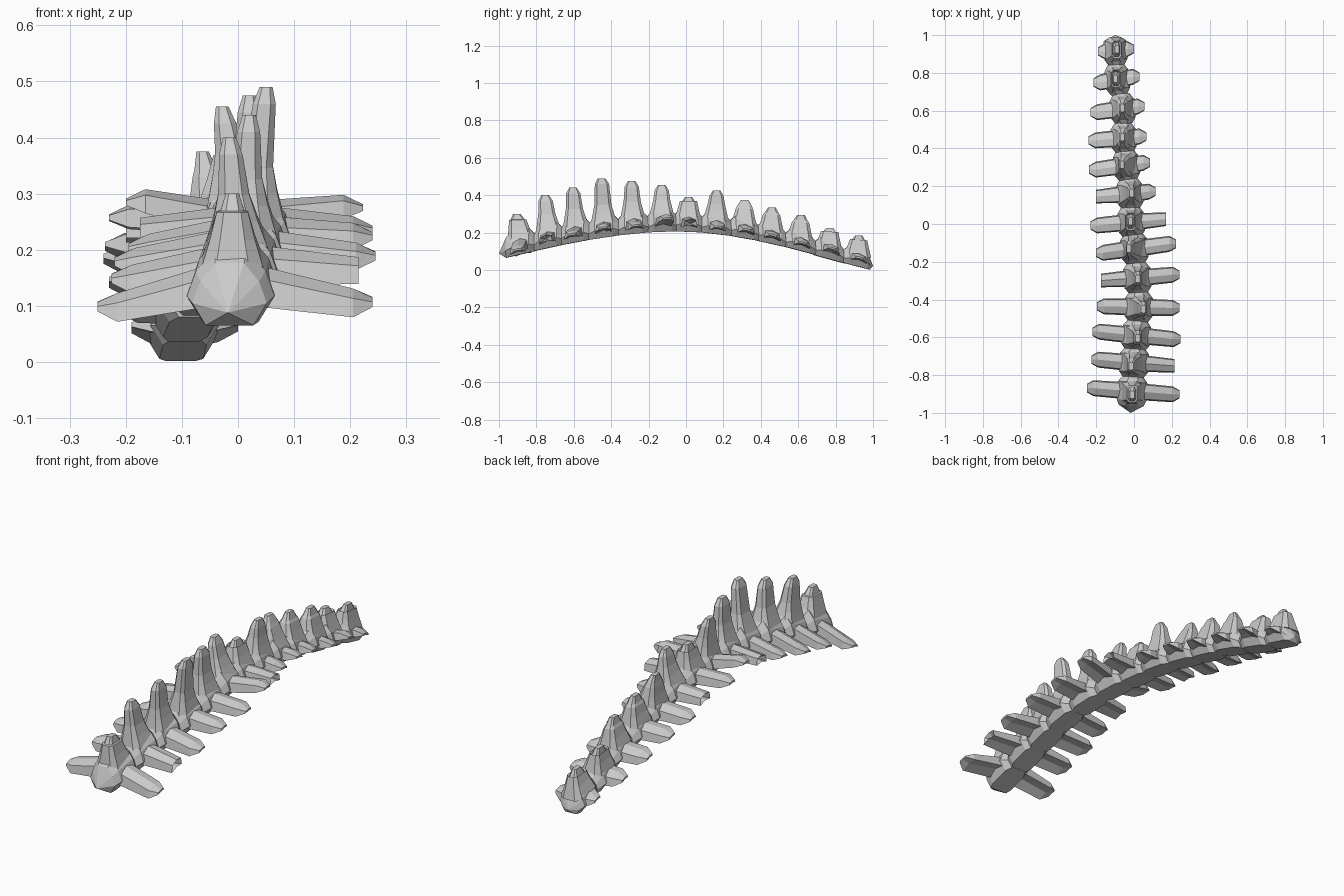
import bpy, bmesh
from mathutils import Vector

if "Cube" in bpy.data.objects:
    bpy.data.objects.remove(bpy.data.objects["Cube"])

bone = bpy.data.materials.new("bone_grey")
bone.diffuse_color = (0.6, 0.6, 0.6, 1)
bone.use_nodes = True
bone.node_tree.nodes["Principled BSDF"].inputs["Base Color"].default_value = bone.diffuse_color

# y, x, underside z | spine tip x, z | right tip x, z | left tip x, z
ROWS = [
    (-.885, -.010, .083, -.010, .30, .240, .108, -.250, .100),
    (-.735, .000, .118, -.015, .40, .215, .165, -.225, .150),
    (-.590, .012, .148, .020, .44, .245, .190, -.220, .180),
    (-.440, .025, .173, .050, .49, .240, .225, -.195, .205),
    (-.285, .018, .193, .020, .475, .240, .237, -.175, .235),
    (-.130, .002, .204, -.028, .455, .223, .275, -.200, .285),
    (.010, -.015, .204, -.018, .39, .170, .250, -.230, .257),
    (.160, -.022, .192, -.012, .425, .115, .230, -.200, .235),
    (.310, -.040, .170, -.063, .375, .085, .215, -.237, .207),
    (.455, -.055, .140, -.062, .335, .065, .185, -.240, .185),
    (.610, -.060, .103, -.062, .295, .055, .145, -.230, .143),
    (.765, -.088, .058, -.098, .225, .030, .115, -.215, .100),
    (.920, -.098, .018, -.090, .185, .000, .065, -.190, .062),
]
NOTCHED = {(1, 1), (6, 1), (4, -1), (7, -1)}   # processes with a forked tip


def loft(bm, rings, apex_start=None, apex_end=None):
    """Skin a list of equal point rings; ends are capped flat or to a point."""
    loops = [[bm.verts.new(p) for p in r] for r in rings]
    n = len(loops[0])
    faces = []
    for a, b in zip(loops, loops[1:]):
        for k in range(n):
            faces.append(bm.faces.new((a[k], a[(k + 1) % n], b[(k + 1) % n], b[k])))
    for loop, apex in ((loops[0], apex_start), (loops[-1], apex_end)):
        if apex is None:
            faces.append(bm.faces.new(loop))
        else:
            tip = bm.verts.new(apex)
            for k in range(n):
                faces.append(bm.faces.new((loop[k], loop[(k + 1) % n], tip)))
    bmesh.ops.recalc_face_normals(bm, faces=faces)


def gradient(i, col):
    a, b = ROWS[max(i - 1, 0)], ROWS[min(i + 1, len(ROWS) - 1)]
    return (b[col] - a[col]) / (b[0] - a[0])


for i, (y, x, z, sx, sz, rx, rz, lx, lz) in enumerate(ROWS):
    bm = bmesh.new()
    pitch, yaw = gradient(i, 2), gradient(i, 1)
    s = 1 - 0.22 * i / 12

    def place(px, py, pz):
        return Vector((x + px + yaw * py, y + py - yaw * px, z + pz + pitch * py))

    # Centrum: faceted barrel, flat below, tapering to the neural arch
    def section(py, w, h):
        half = [(.050, 0), (.078, .048), (.062, .095), (.030, .135)]
        pts = half + [(-a, b) for a, b in reversed(half)]
        return [place(a * w * s, py, b * h * s) for a, b in pts]

    first, last = i == 0, i == len(ROWS) - 1
    rings = [section(-.080, .68, .66), section(-.048, 1, .95),
             section(.048, 1, .95), section(.080, .68, .66)]
    start = end = None
    if first:
        rings[0] = section(-.075, .85, .82)
        start = (x - .008, -1.0, .088)
    if last:
        rings[3] = section(.062, .7, .6)
        end = (x, 1.0, .022)
    loft(bm, rings, start, end)

    # Neural spine: flared base, flat blade, chamfered tip
    tip = Vector((sx, y - max(pitch, 0) * .1 + .004, sz))
    base = place(0, 0, .08 * s)
    rings = []
    length = sz - base.z
    for dz, hx, hy in ((0, .060, .070), (.060 * s, .040, .056), (.105 * s, .028, .046),
                       (length - .030, .021, .038), (length, .012, .020)):
        dz = min(dz, length)
        c = base.lerp(tip, dz / length)
        lean = pitch * max(0, 1 - dz / .12)
        rings.append([c + Vector((a * hx * s ** .5, b * hy, b * hy * lean))
                      for a, b in ((1, -.7), (1, .7), (.55, 1), (-.55, 1),
                                   (-1, .7), (-1, -.7), (-.55, -1), (.55, -1))])
    loft(bm, rings)

    # Transverse processes: flat wings, pointed or forked at the end
    for side, tx, tz in ((1, rx, rz), (-1, lx, lz)):
        root = place(side * .035 * s, 0, .056 * s)
        end_pt = Vector((tx, y - yaw * (tx - x), tz))

        def wing(c, hy, hz):
            return [c + Vector((0, a * hy, b * hz + a * hy * pitch))
                    for a, b in ((-1, -.8), (-.85, .6), (0, 1), (.85, .6), (1, -.8), (0, -.45))]

        inner = end_pt - Vector((side * .035, 0, 0))
        if (i, side) in NOTCHED:
            loft(bm, [wing(root, .045, .036 * s), wing(end_pt, .036, .022)],
                 None, inner)
        else:
            loft(bm, [wing(root, .045, .036 * s), wing(inner, .042, .023),
                      wing(end_pt, .022, .006)])

    mesh = bpy.data.meshes.new("vertebra_%02d" % (i + 1))
    bm.to_mesh(mesh)
    bm.free()
    mesh.materials.append(bone)
    bpy.context.collection.objects.link(bpy.data.objects.new(mesh.name, mesh))
